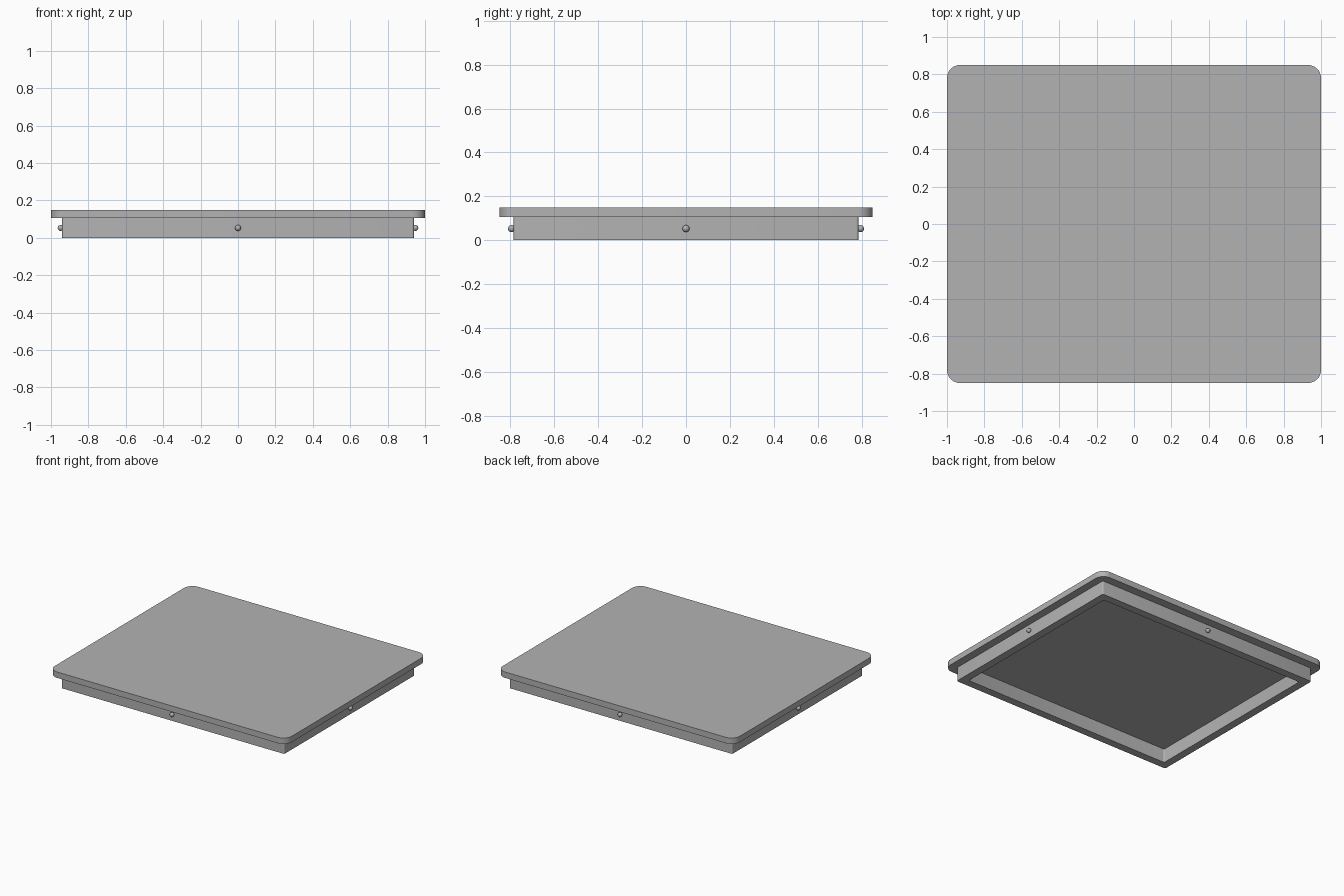
import bpy
import bmesh
from math import cos, sin, pi

cube = bpy.data.objects.get("Cube")
if cube:
    bpy.data.objects.remove(cube, do_unlink=True)

gray = bpy.data.materials.new("plain gray")
gray.use_nodes = True
gray.diffuse_color = (0.45, 0.45, 0.45, 1)
gray.node_tree.nodes["Principled BSDF"].inputs["Base Color"].default_value = gray.diffuse_color


def rounded_loop(bm, hx, hy, radius, z, steps=8):
    """Ring of vertices around a rectangle with rounded corners."""
    verts = []
    for i, (sx, sy) in enumerate([(1, 1), (-1, 1), (-1, -1), (1, -1)]):
        for k in range(steps + 1):
            a = (i + k / steps) * pi / 2
            verts.append(bm.verts.new((sx * (hx - radius) + radius * cos(a),
                                       sy * (hy - radius) + radius * sin(a), z)))
    return verts


def bridge(bm, a, b):
    for i in range(len(a)):
        j = (i + 1) % len(a)
        bm.faces.new((a[i], a[j], b[j], b[i]))


def finish(bm, name):
    bmesh.ops.recalc_face_normals(bm, faces=bm.faces)
    mesh = bpy.data.meshes.new(name)
    bm.to_mesh(mesh)
    bm.free()
    mesh.materials.append(gray)
    obj = bpy.data.objects.new(name, mesh)
    bpy.context.collection.objects.link(obj)
    bpy.ops.object.select_all(action='DESELECT')
    bpy.context.view_layer.objects.active = obj
    obj.select_set(True)
    bpy.ops.object.shade_smooth_by_angle()


HX, HY, WALL = 0.94, 0.785, 0.06
LID_Z, TOP_Z = 0.105, 0.15

# Flat lid plate with rounded corners
bm = bmesh.new()
low = rounded_loop(bm, 1.0, 0.85, 0.07, LID_Z)
high = rounded_loop(bm, 1.0, 0.85, 0.07, TOP_Z)
bridge(bm, low, high)
bm.faces.new(low)
bm.faces.new(high)
finish(bm, "lid_plate")

# Hollow rim under the plate, open at the bottom
bm = bmesh.new()
loops = [rounded_loop(bm, HX - t, HY - t, 0.01, z, 4)
         for t, z in ((0, LID_Z), (0, 0), (WALL, 0), (WALL, LID_Z))]
for a, b in zip(loops, loops[1:]):
    bridge(bm, a, b)
finish(bm, "lower_rim")

# One small catch ball in the middle of each rim side
for side, x, y in (("left", 1, 0), ("right", -1, 0), ("front", 0, -1), ("back", 0, 1)):
    bm = bmesh.new()
    bmesh.ops.create_uvsphere(bm, u_segments=24, v_segments=12, radius=0.016)
    bmesh.ops.translate(bm, verts=bm.verts,
                        vec=(x * (HX + 0.008), y * (HY + 0.01), 0.053))
    finish(bm, side + "_catch_ball")
